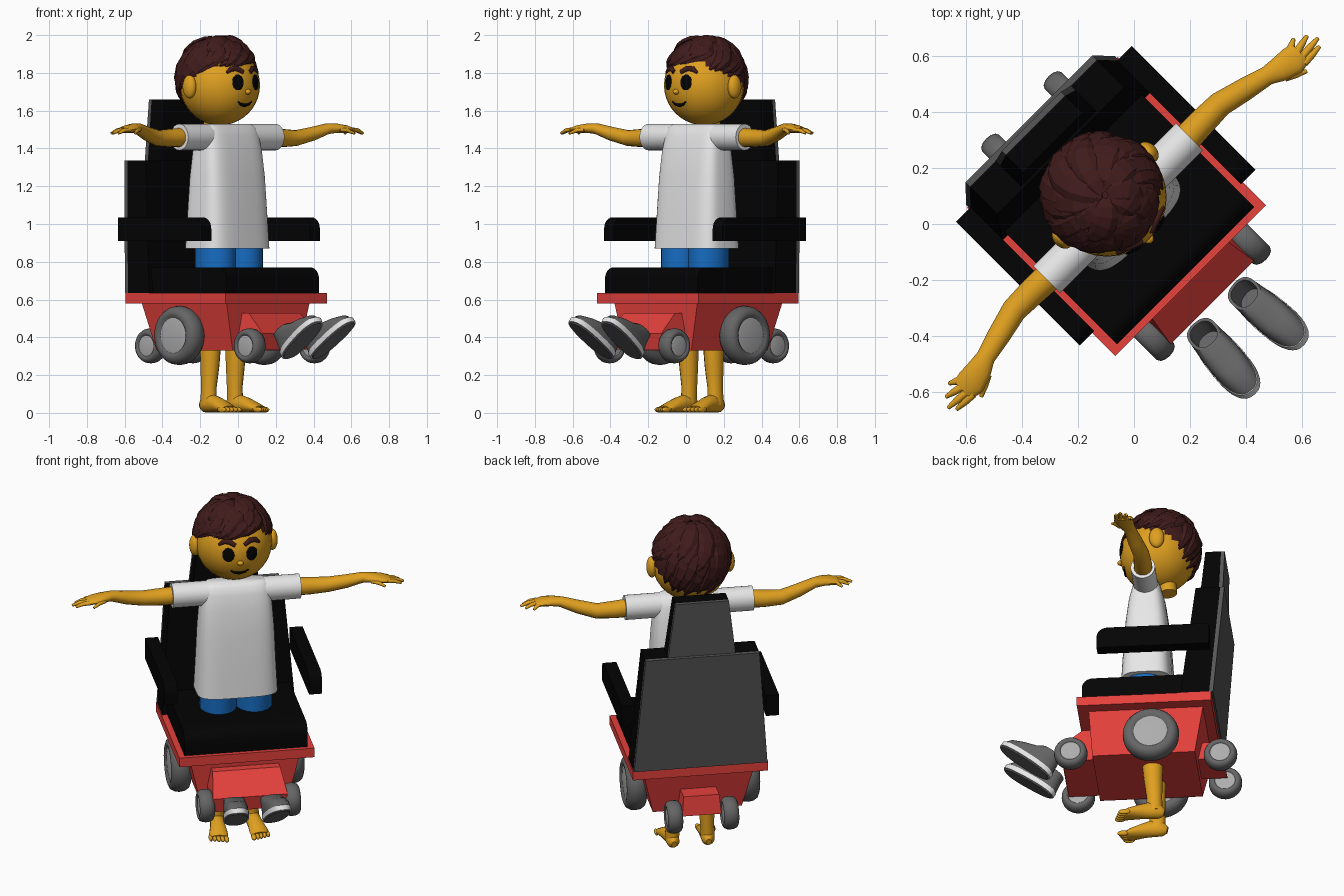
import bpy, bmesh, math, random
from mathutils import Vector, Matrix

if "Cube" in bpy.data.objects:
    bpy.data.objects.remove(bpy.data.objects["Cube"])

# The whole model is turned so that it faces between +x and -y
TURN = Matrix.Rotation(math.radians(45), 4, 'Z')
random.seed(4)


def material(name, *rgb):
    m = bpy.data.materials.new(name)
    m.use_nodes = True
    m.diffuse_color = (*rgb, 1)
    m.node_tree.nodes["Principled BSDF"].inputs["Base Color"].default_value = (*rgb, 1)
    return m


SKIN = material("warm skin", .74, .35, .014)
RED = material("red paint", .79, .052, .045)
BLACK = material("black padding", .001, .001, .001)
PANEL = material("dark gray panel", .095, .095, .095)
TYRE = material("mid gray", .13, .13, .13)
HUB = material("light gray hub", .42, .42, .42)
WHITE = material("white cloth", .8, .8, .8)
BLUE = material("blue denim", .008, .15, .54)
HAIR = material("brown hair", .052, .011, .011)


def finish(name, bm, mat, smooth=True, place=Matrix()):
    bmesh.ops.recalc_face_normals(bm, faces=bm.faces)
    bm.transform(TURN @ place)
    mesh = bpy.data.meshes.new(name)
    bm.to_mesh(mesh)
    bm.free()
    mesh.materials.append(mat)
    obj = bpy.data.objects.new(name, mesh)
    bpy.context.collection.objects.link(obj)
    if smooth:
        obj.select_set(True)
        bpy.context.view_layer.objects.active = obj
        bpy.ops.object.shade_smooth_by_angle(angle=math.radians(45))
        obj.select_set(False)


def ring(centre, a, b, n=28, power=2):
    """Superellipse outline spanned by the half-axes a and b."""
    pts = []
    for i in range(n):
        t = math.tau * i / n
        c, s = math.cos(t), math.sin(t)
        pts.append(Vector(centre) + Vector(a) * math.copysign(abs(c) ** (2 / power), c)
                   + Vector(b) * math.copysign(abs(s) ** (2 / power), s))
    return pts


def loft(name, rings, mat, smooth=True, place=Matrix()):
    bm = bmesh.new()
    rows = [[bm.verts.new(p) for p in r] for r in rings]
    for low, high in zip(rows, rows[1:]):
        for i in range(len(low)):
            j = (i + 1) % len(low)
            bm.faces.new((low[i], low[j], high[j], high[i]))
    bm.faces.new(rows[0])
    bm.faces.new(rows[-1])
    finish(name, bm, mat, smooth, place)


def tube(name, path, radii, mat, up=(0, 0, 1), n=16, smooth=True):
    """Sweep an oval (half-width, half-height) along a path."""
    path = [Vector(p) for p in path]
    rings = []
    for i, p in enumerate(path):
        along = (path[min(i + 1, len(path) - 1)] - path[max(i - 1, 0)]).normalized()
        side = along.cross(Vector(up)).normalized()
        rings.append(ring(p, side * radii[i][0], side.cross(along) * radii[i][1], n))
    loft(name, rings, mat, smooth)


def ball(name, centre, size, mat, facing=None):
    bm = bmesh.new()
    bmesh.ops.create_uvsphere(bm, u_segments=32, v_segments=20, radius=1)
    turn = facing.to_track_quat('Y', 'Z').to_matrix().to_4x4() if facing else Matrix()
    finish(name, bm, mat, True, Matrix.Translation(centre) @ turn @ Matrix.Diagonal((*size, 1)))


def box(name, low, high, mat):
    """Tapered box; each end is (half width, front, back, z)."""
    rings = [[(-w, f, z), (w, f, z), (w, b, z), (-w, b, z)] for w, f, b, z in (low, high)]
    loft(name, rings, mat, False)


def pad(name, u0, u1, front, back, z0, z1, r):
    """Slab with a rounded upper front edge."""
    side = [(back, z1), (back, z0), (front, z0)]
    for i in range(7):
        t = math.pi / 2 * i / 6
        side.append((front + r - r * math.cos(t), z1 - r + r * math.sin(t)))
    loft(name, [[(u, v, z) for v, z in side] for u in (u0, u1)], BLACK)


# Chair base, cushions and back
box("base_plate", (.38, -.285, .462, .58), (.38, -.285, .462, .635), RED)
box("base_body", (.25, -.21, .36, .33), (.31, -.225, .41, .58), RED)
box("front_box_lower", (.2, -.38, -.1, .335), (.21, -.395, -.1, .42), RED)
box("front_box_slope", (.21, -.395, -.1, .42), (.19, -.27, -.1, .53), RED)
box("rear_box", (.11, .3, .51, .36), (.1, .3, .49, .47), RED)
pad("seat_cushion", -.346, .346, -.26, .4, .635, .77, .06)
box("back_cushion", (.375, .29, .45, .635), (.32, .37, .507, 1.335), BLACK)
box("back_panel", (.375, .45, .472, .635), (.32, .507, .53, 1.335), PANEL)
box("headrest_cushion", (.19, .38, .485, 1.33), (.15, .41, .497, 1.66), BLACK)
box("headrest_panel", (.19, .485, .508, 1.33), (.15, .497, .517, 1.66), PANEL)


def wheel(name, side, inner, outer, v, z, r):
    w = outer - inner
    tyre = [(.12, .58), (.02, .66), (0, .76), (.08, .89), (.27, .975), (.5, 1),
            (.73, .975), (.92, .89), (1, .76), (.98, .66), (.88, .58)]
    hub = [(.1, .6), (.9, .6), (.93, .5)]
    for part, profile, mat in (("tyre", tyre, TYRE), ("hub", hub, HUB)):
        rings = [ring((side * (inner + w * t), v, z), (0, r * k, 0), (0, 0, r * k), 32)
                 for t, k in profile]
        loft(name + "_" + part, rings, mat)


def limb(side, pts):
    return [(side * u, v, z) for u, v, z in pts]


# Head
HEAD = Vector((0, .135, 1.735))
R = .212


def on_face(u, z):
    """Point on the front of the head."""
    dz = z - HEAD.z
    return HEAD + Vector((u, -math.sqrt(R * R - u * u - dz * dz), dz))


ball("head", HEAD, (R, R, R), SKIN)
tube("neck", [(0, .19, 1.49), (0, .18, 1.6)], [(.05, .05)] * 2, SKIN, up=(0, 1, 0))
ball("nose", on_face(0, 1.70), (.018, .018, .014), SKIN)
smile = [(-1, 0), (-.6, -.7), (0, -1), (.6, -.7), (1, 0)]
tube("mouth", [on_face(.05 * a, 1.647 + .018 * b) for a, b in smile],
     [(.003, .004), (.005, .008), (.006, .011), (.005, .008), (.003, .004)], BLACK, n=10)

for side, label in ((1, "left"), (-1, "right")):
    # Face details
    eye = on_face(side * .066, 1.75)
    ball(label + "_eye", eye, (.034, .006, .041), BLACK, eye - HEAD)
    tube(label + "_eyebrow", [on_face(side * u, z) for u, z in
                              ((.025, 1.803), (.06, 1.823), (.09, 1.82), (.115, 1.80))],
         [(.01, .012), (.013, .016), (.012, .015), (.007, .007)], HAIR, n=10)
    ball(label + "_ear", (side * .218, .145, 1.727), (.03, .042, .062), SKIN)

    # Sleeve, arm and hand
    tube(label + "_sleeve", limb(side, [(.1, .08, 1.46), (.2, .08, 1.46), (.36, .08, 1.46)]),
         [(.068, .07)] * 3, WHITE, n=24)
    tube(label + "_arm", limb(side, [(.3, .08, 1.46), (.42, .085, 1.455), (.52, .085, 1.455),
                                     (.62, .06, 1.478), (.71, .038, 1.505), (.76, .022, 1.507),
                                     (.81, .012, 1.503), (.85, .012, 1.497)]),
         [(.052, .052), (.05, .048), (.045, .042), (.041, .037), (.034, .029),
          (.046, .025), (.053, .021), (.045, .014)], SKIN)
    fingers = [(.835, -.024, .915, -.02), (.845, -.002, .932, .005),
               (.84, .022, .91, .038), (.825, .04, .868, .064), (.75, -.012, .82, -.05)]
    for i, (u0, v0, u1, v1) in enumerate(fingers):
        tube(f"{label}_finger_{i + 1}",
             limb(side, [(u0, v0, 1.499), ((u0 + u1) / 2, (v0 + v1) / 2, 1.496), (u1, v1, 1.48)]),
             [(.014, .012), (.013, .011), (.007, .007)], SKIN, n=10)

    # Trouser leg, bare leg and foot
    tube(label + "_trouser_leg", limb(side, [(.1, .068, .62), (.1, .068, .95)]),
         [(.102, .115)] * 2, BLUE, up=(0, 1, 0), n=24)
    tube(label + "_leg", limb(side, [(.095, .11, .7), (.095, .11, .4), (.095, .115, .25),
                                     (.097, .122, .13), (.1, .12, .04)]),
         [(.058, .066), (.054, .062), (.048, .052), (.039, .043), (.04, .048)], SKIN, up=(0, 1, 0))
    tube(label + "_foot", limb(side, [(.097, .178, .035), (.098, .155, .04), (.1, .1, .052),
                                      (.106, .04, .042), (.113, -.02, .028), (.116, -.05, .02)]),
         [(.015, .02), (.035, .038), (.04, .05), (.044, .04), (.053, .026), (.05, .018)], SKIN)
    for i in range(5):
        ball(f"{label}_toe_{i + 1}", (side * (.077 + .021 * i), -.068 + .007 * i, .017),
             (.014 - .001 * i, .032, .015), SKIN)

    # Loose shoe, tilted toe up
    place = (Matrix.Translation((side * .115, -.597, .385)) @ Matrix.Rotation(math.radians(side * 5), 4, 'Z')
             @ Matrix.Rotation(math.radians(-36), 4, 'X'))

    def shoe_rings(steps):
        return [ring((0, shift, z), (w, 0, 0), (0, length, 0), 32, 2.5) for shift, z, w, length in steps]
    loft(label + "_shoe_tread", shoe_rings([(0, -.006, .06, .158), (0, .001, .063, .162)]),
         TYRE, place=place)
    loft(label + "_shoe_sole", shoe_rings([(0, 0, .07, .17), (0, .028, .07, .17)]), WHITE, place=place)
    loft(label + "_shoe_upper", shoe_rings([
        (0, .028, .067, .166), (.01, .06, .066, .15), (.035, .085, .063, .12), (.066, .105, .06, .085),
        (.085, .128, .058, .064), (.085, .128, .047, .053), (.082, .05, .047, .053)]), TYRE, place=place)

    # Wheels and armrest
    wheel(label + "_drive_wheel", side, .26, .375, .122, .41, .157)
    wheel(label + "_front_wheel", side, .2, .285, -.33, .355, .093)
    wheel(label + "_rear_wheel", side, .115, .2, .495, .355, .093)
    pad(label + "_armrest", side * .37, side * .443, -.17, .455, .91, 1.035, .06)

# Shirt body
loft("shirt", [ring((0, .08, z), (a, 0, 0), (0, b, 0), 40, 4) for z, a, b in
               ((.87, .227, .144), (1.05, .218, .134), (1.25, .21, .12), (1.39, .2, .102),
                (1.47, .19, .082), (1.51, .18, .065), (1.53, .16, .04))], WHITE)

# Hair cap: a shell that reaches lower at the back
CROWN = Vector((0, .145, 1.75))
SIZE = Vector((.214, .214, .218))


def hairline(azimuth):
    """Polar angle of the hair edge; azimuth zero is the front."""
    return math.radians(91 - 31 * math.cos(azimuth) - 9 * math.sin(azimuth) ** 2)


bm = bmesh.new()
bmesh.ops.create_uvsphere(bm, u_segments=32, v_segments=24, radius=1)
bare = []
for f in bm.faces:
    c = f.calc_center_median().normalized()
    if math.acos(c.z) > hairline(math.atan2(c.x, -c.y)):
        bare.append(f)
bmesh.ops.delete(bm, geom=bare, context='FACES')
finish("hair_cap", bm, HAIR, True, Matrix.Translation(CROWN) @ Matrix.Diagonal((*SIZE, 1)))


def lock(name, azimuth, start, end, width, lift, swirl):
    """Pointed, faceted lock of hair lying along the head."""
    path, radii = [], []
    for i in range(7):
        t = i / 6
        th, az = start + (end - start) * t, azimuth + swirl * t * t
        d = Vector((math.sin(th) * math.sin(az), -math.sin(th) * math.cos(az), math.cos(th)))
        path.append(CROWN + d * SIZE * (1 + lift * math.sin(math.pi * (.15 + .7 * t))))
        k = math.sin(math.pi * (.2 + .78 * t)) ** .8
        radii.append((width * k, .016 * k + .002))
    # The outward direction keeps each lock flat against the head
    tube(name, path, radii, HAIR, up=path[3] - CROWN, n=6, smooth=False)


# Layers of locks whorling around the crown, the upper ones looser
for layer, (count, start, reach, width, lift) in enumerate(
        ((20, .6, 1.06, .045, .03), (15, .3, .9, .05, .065), (10, .05, .66, .05, .1))):
    for i in range(count):
        az = math.tau * (i + layer * .4) / count + random.uniform(-.1, .1)
        swirl = random.uniform(-.75, -.35)
        end = hairline(az + swirl) * (reach + random.uniform(-.08, .06))
        lock(f"hair_lock_{layer + 1}_{i + 1}", az, start, end, width,
             lift * random.uniform(.5, 1.25), swirl)
